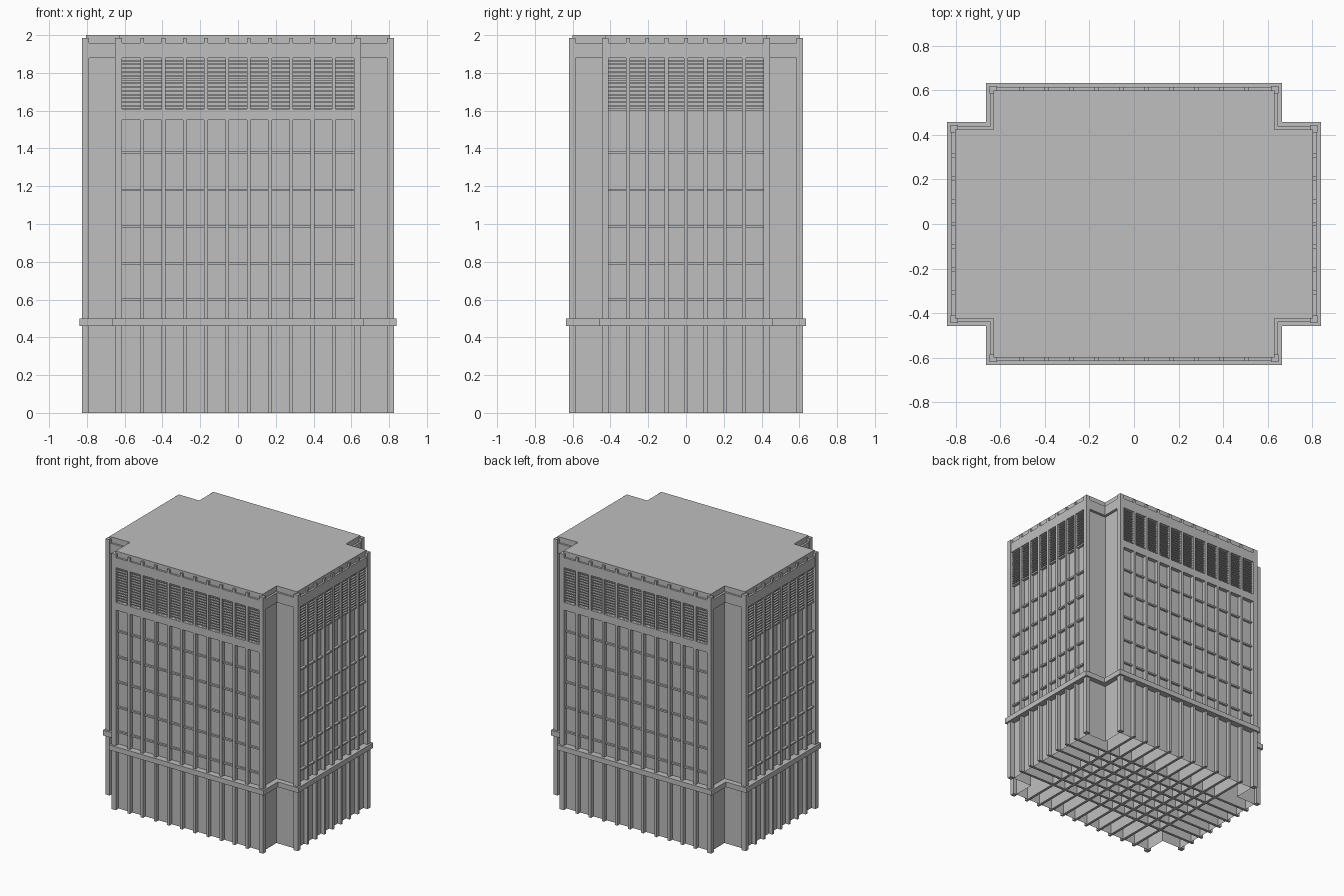
import bpy
import bmesh
from mathutils import Matrix, Vector

cube = bpy.data.objects.get("Cube")
if cube:
    bpy.data.objects.remove(cube, do_unlink=True)

# Single concrete colour
concrete = bpy.data.materials.new("concrete grey")
concrete.use_nodes = True
grey = (0.52, 0.52, 0.52, 1)
concrete.diffuse_color = grey
concrete.node_tree.nodes["Principled BSDF"].inputs["Base Color"].default_value = grey

# Outer faces of the corner posts: wing ends (X, Y) and notch corners (A, B)
X, Y, A, B = 0.825, 0.62, 0.65, 0.445
HALF_W, HALF_D = 0.62, 0.415          # half widths of the bay areas
PITCH_X, PITCH_Y = 0.1127, 0.1025
FIN = 0.02


def finish(name, bm):
    mesh = bpy.data.meshes.new(name)
    bm.to_mesh(mesh)
    bm.free()
    mesh.materials.append(concrete)
    obj = bpy.data.objects.new(name, mesh)
    bpy.context.collection.objects.link(obj)
    return obj


def add_box(bm, x, y, z):
    """Box from (low, high) ranges on each axis."""
    centre = Vector([(r[0] + r[1]) / 2 for r in (x, y, z)])
    size = [abs(r[1] - r[0]) for r in (x, y, z)]
    matrix = Matrix.Translation(centre) @ Matrix.Diagonal((*size, 1))
    bmesh.ops.create_cube(bm, size=1, matrix=matrix)


def cross_block(name, inset, low, high, closed=True):
    """Notched-rectangle prism, inset from the post faces."""
    x, y, a, b = X - inset, Y - inset, A - inset, B - inset
    quarter = [(x, b), (a, b), (a, y)]
    outline = quarter + [(-px, py) for px, py in reversed(quarter)]
    outline += [(-px, -py) for px, py in outline]
    bm = bmesh.new()
    bottom = [bm.verts.new((px, py, low)) for px, py in outline]
    top = [bm.verts.new((px, py, high)) for px, py in outline]
    count = len(outline)
    for i in range(count):
        j = (i + 1) % count
        bm.faces.new((bottom[i], bottom[j], top[j], top[i]))
    bm.faces.new(top)
    if closed:
        bm.faces.new(list(reversed(bottom)))
    return finish(name, bm)


# Walls, open underneath, then the horizontal bands and roof
walls = cross_block("walls", 0.026, 0, 1.96, closed=False)
# Pull the bay walls back a little further than the notch walls
for v in walls.data.vertices:
    if abs(v.co.x) > A:
        v.co.x -= 0.009 if v.co.x > 0 else -0.009
    if abs(v.co.y) > B:
        v.co.y -= 0.009 if v.co.y > 0 else -0.009
cross_block("belt_course", -0.014, 0.46, 0.50)
cross_block("fascia", 0.005, 1.88, 1.957)
cross_block("roof", 0.02, 1.94, 2.0)

# Corner posts of all four wings
bm = bmesh.new()
for sx in (-1, 1):
    for sy in (-1, 1):
        add_box(bm, (sx * (X - 0.035), sx * X), (sy * (B - 0.035), sy * B), (0, 1.985))
        add_box(bm, (sx * (A - 0.035), sx * A), (sy * (Y - 0.035), sy * Y), (0, 1.985))
finish("corner_posts", bm)

# Vertical fins run right through and form the lattice underneath
bm = bmesh.new()
for i in range(10):
    x = (i - 4.5) * PITCH_X
    add_box(bm, (x - FIN / 2, x + FIN / 2), (0.005 - Y, Y - 0.005), (0, 1.985))
for i in range(7):
    y = (i - 3) * PITCH_Y
    add_box(bm, (0.005 - X, X - 0.005), (y - FIN / 2, y + FIN / 2), (0, 1.985))
finish("vertical_fins", bm)

# Flush spandrels on the long sides
bm = bmesh.new()
for s in (-1, 1):
    add_box(bm, (-HALF_W, HALF_W), (s * (Y - 0.05), s * (Y - 0.005)), (1.55, 1.61))
finish("spandrels", bm)

# Window transoms at each floor, set back from the fins
bm = bmesh.new()
for z in (0.60, 0.79, 0.985, 1.18, 1.38, 1.605):
    for s in (-1, 1):
        add_box(bm, (-HALF_W, HALF_W), (s * (Y - 0.05), s * (Y - 0.02)), (z - 0.006, z + 0.006))
        add_box(bm, (s * (X - 0.05), s * (X - 0.015)), (-HALF_D, HALF_D), (z - 0.006, z + 0.006))
finish("window_transoms", bm)

# Louvre slats of the top storey
bm = bmesh.new()
for i in range(13):
    z = 1.625 + i * 0.02
    for s in (-1, 1):
        add_box(bm, (-HALF_W, HALF_W), (s * (Y - 0.05), s * (Y - 0.017)), (z - 0.004, z + 0.004))
        add_box(bm, (s * (X - 0.05), s * (X - 0.017)), (-HALF_D, HALF_D), (z - 0.004, z + 0.004))
finish("louvre_slats", bm)
